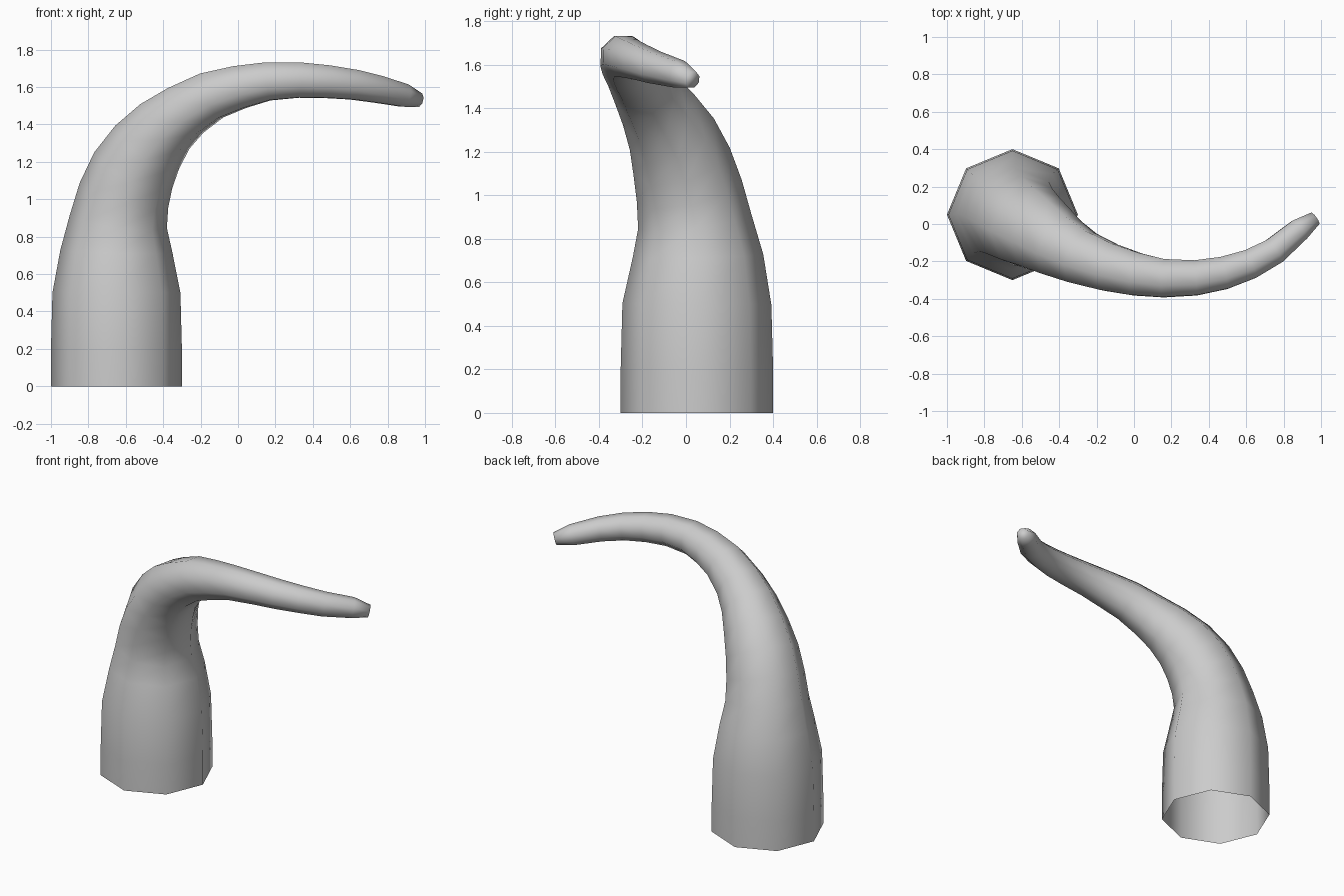
import bpy, bmesh, math
from mathutils import Vector

if "Cube" in bpy.data.objects:
    bpy.data.objects.remove(bpy.data.objects["Cube"])

# Centre line of the horn: x, y, z, radius
PATH = [
    (-.65, .05, 0, .35), (-.65, .05, .2, .35), (-.65, .05, .5, .342),
    (-.65, .055, .72, .30), (-.64, .04, .88, .262), (-.61, .015, 1.02, .246),
    (-.56, -.02, 1.155, .23), (-.485, -.065, 1.28, .207), (-.39, -.125, 1.39, .18),
    (-.28, -.18, 1.475, .157), (-.14, -.23, 1.555, .139), (.01, -.268, 1.60, .124),
    (.16, -.29, 1.63, .11), (.33, -.288, 1.637, .101), (.48, -.262, 1.628, .094),
    (.62, -.215, 1.612, .086), (.75, -.145, 1.587, .078), (.885, -.03, 1.555, .066),
    (.968, .03, 1.53, .04),
]
SIDES = 8

pts = [Vector(p[:3]) for p in PATH]
bm = bmesh.new()
rings = []
tangent, side = Vector((0, 0, 1)), Vector((1, 0, 0))

# Eight-sided rings carried along the path without twist
for i, p in enumerate(pts):
    if i < 2:
        t = Vector((0, 0, 1))
    else:
        t = (pts[min(i + 1, len(pts) - 1)] - pts[i - 1]).normalized()
    side = tangent.rotation_difference(t) @ side
    tangent = t
    other = t.cross(side)
    r = PATH[i][3]
    rings.append([bm.verts.new(p + r * (side * math.cos(a) + other * math.sin(a)))
                  for a in (math.tau * k / SIDES for k in range(SIDES))])

# Skin, open at the base and closed at the tip
for a, b in zip(rings, rings[1:]):
    for k in range(SIDES):
        n = (k + 1) % SIDES
        bm.faces.new((a[k], a[n], b[n], b[k]))
bm.faces.new(rings[-1])

for f in bm.faces:
    f.smooth = True
mesh = bpy.data.meshes.new("curved_horn")
bm.to_mesh(mesh)
bm.free()
horn = bpy.data.objects.new("curved_horn", mesh)
bpy.context.collection.objects.link(horn)
